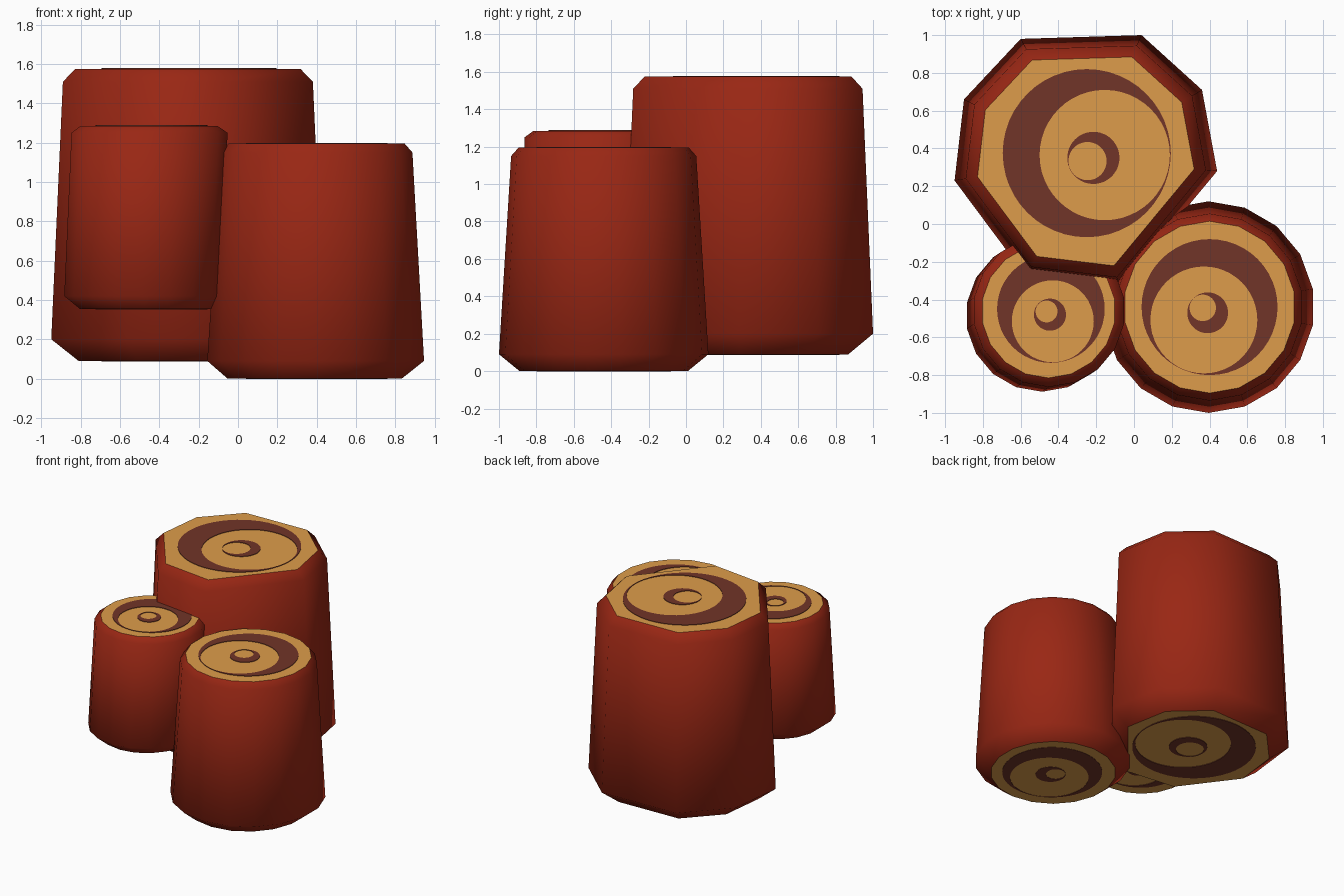
import bpy, bmesh, math

if "Cube" in bpy.data.objects:
    bpy.data.objects.remove(bpy.data.objects["Cube"])


def material(name, rgb):
    m = bpy.data.materials.new(name)
    m.diffuse_color = (*rgb, 1)
    m.use_nodes = True
    m.node_tree.nodes["Principled BSDF"].inputs["Base Color"].default_value = m.diffuse_color
    return m


BARK = material("red_bark", (0.32, 0.02, 0.007))
WOOD = material("golden_wood", (0.73, 0.335, 0.07))
RING = material("dark_ring", (0.165, 0.035, 0.021))


def add_object(name, bm, mats):
    me = bpy.data.meshes.new(name)
    bm.to_mesh(me)
    bm.free()
    for m in mats:
        me.materials.append(m)
    ob = bpy.data.objects.new(name, me)
    bpy.context.collection.objects.link(ob)
    return ob


def log(name, outline, levels):
    """Loft an outline (offsets from the axis) through levels (x, y, z, scale)."""
    bm = bmesh.new()
    rings = [[bm.verts.new((cx + s * x, cy + s * y, z)) for x, y in outline]
             for cx, cy, z, s in levels]
    n = len(outline)
    for a, b in zip(rings, rings[1:]):
        for i in range(n):
            j = (i + 1) % n
            bm.faces.new((a[i], a[j], b[j], b[i])).smooth = True
    # cut ends: bare wood with a crisp rim
    for f in (bm.faces.new(rings[0][::-1]), bm.faces.new(rings[-1])):
        f.material_index = 1
        for e in f.edges:
            e.smooth = False
    bm.normal_update()
    return add_object(name, bm, [BARK, WOOD])


def growth_ring(name, outer, inner, z, facing):
    """Thin crescent plate between two nearly tangent circles (x, y, radius)."""
    bm = bmesh.new()
    n = 48
    z_out = z + 0.004 * facing

    def circle(c, h):
        return [bm.verts.new((c[0] + c[2] * math.cos(i * math.tau / n),
                              c[1] + c[2] * math.sin(i * math.tau / n), h)) for i in range(n)]

    loops = [circle(outer, z), circle(outer, z_out), circle(inner, z_out), circle(inner, z)]
    for a, b in zip(loops, loops[1:]):
        for i in range(n):
            j = (i + 1) % n
            bm.faces.new((a[i], a[j], b[j], b[i]))
    bmesh.ops.recalc_face_normals(bm, faces=bm.faces)
    # open strip: make the visible plate face outwards
    bm.normal_update()
    bm.faces.ensure_lookup_table()
    if sum(f.normal.z * f.calc_area() for f in bm.faces) * facing < 0:
        bmesh.ops.reverse_faces(bm, faces=bm.faces)
    return add_object(name, bm, [RING])


def round_outline(n):
    return [(math.cos((i + 0.5) * math.tau / n), math.sin((i + 0.5) * math.tau / n))
            for i in range(n)]


# Uneven eight-sided outline of the big log, going anticlockwise
C = (-0.255, 0.34)
corners = [(0.44, 0.28), (0.36, 0.71), (0.04, 1.0), (-0.60, 0.98),
           (-0.90, 0.66), (-0.95, 0.23), (-0.57, -0.28), (-0.075, -0.34)]
big_outline = [(x - C[0], y - C[1]) for x, y in corners]

# name, outline, levels from bottom to top, crescents as (outer, inner) circles
LOGS = [
    ("large_log", big_outline,
     [(*C, 0.09, 0.80), (*C, 0.20, 1.0), (*C, 1.51, 0.915), (*C, 1.575, 0.825)],
     [((-0.25, 0.375, 0.445), (-0.155, 0.365, 0.345)),
      ((-0.215, 0.35, 0.138), (-0.246, 0.333, 0.101))]),
    ("medium_log", round_outline(18),
     [(0.39, -0.44, 0.0, 0.45), (0.395, -0.44, 0.09, 0.56),
      (0.40, -0.44, 1.15, 0.495), (0.40, -0.44, 1.195, 0.455)],
     [((0.40, -0.44, 0.36), (0.37, -0.508, 0.283)),
      ((0.39, -0.47, 0.108), (0.364, -0.444, 0.07))]),
    ("small_log", round_outline(18),
     [(-0.47, -0.475, 0.355, 0.34), (-0.487, -0.485, 0.42, 0.403),
      (-0.45, -0.46, 1.25, 0.403), (-0.453, -0.46, 1.285, 0.355)],
     [((-0.44, -0.45, 0.285), (-0.43, -0.515, 0.217)),
      ((-0.445, -0.48, 0.085), (-0.463, -0.463, 0.058))]),
]

for name, outline, levels, crescents in LOGS:
    log(name, outline, levels)
    for label, circles in zip(("outer", "inner"), crescents):
        # the same rings show on both cut ends
        growth_ring(f"{name}_top_{label}_ring", *circles, levels[-1][2], 1)
        growth_ring(f"{name}_bottom_{label}_ring", *circles, levels[0][2], -1)

# rest the stack exactly on the ground despite the thin ring plates
for ob in bpy.data.objects:
    if ob.name.startswith("medium_log_bottom"):
        ob.location.z = 0.002
